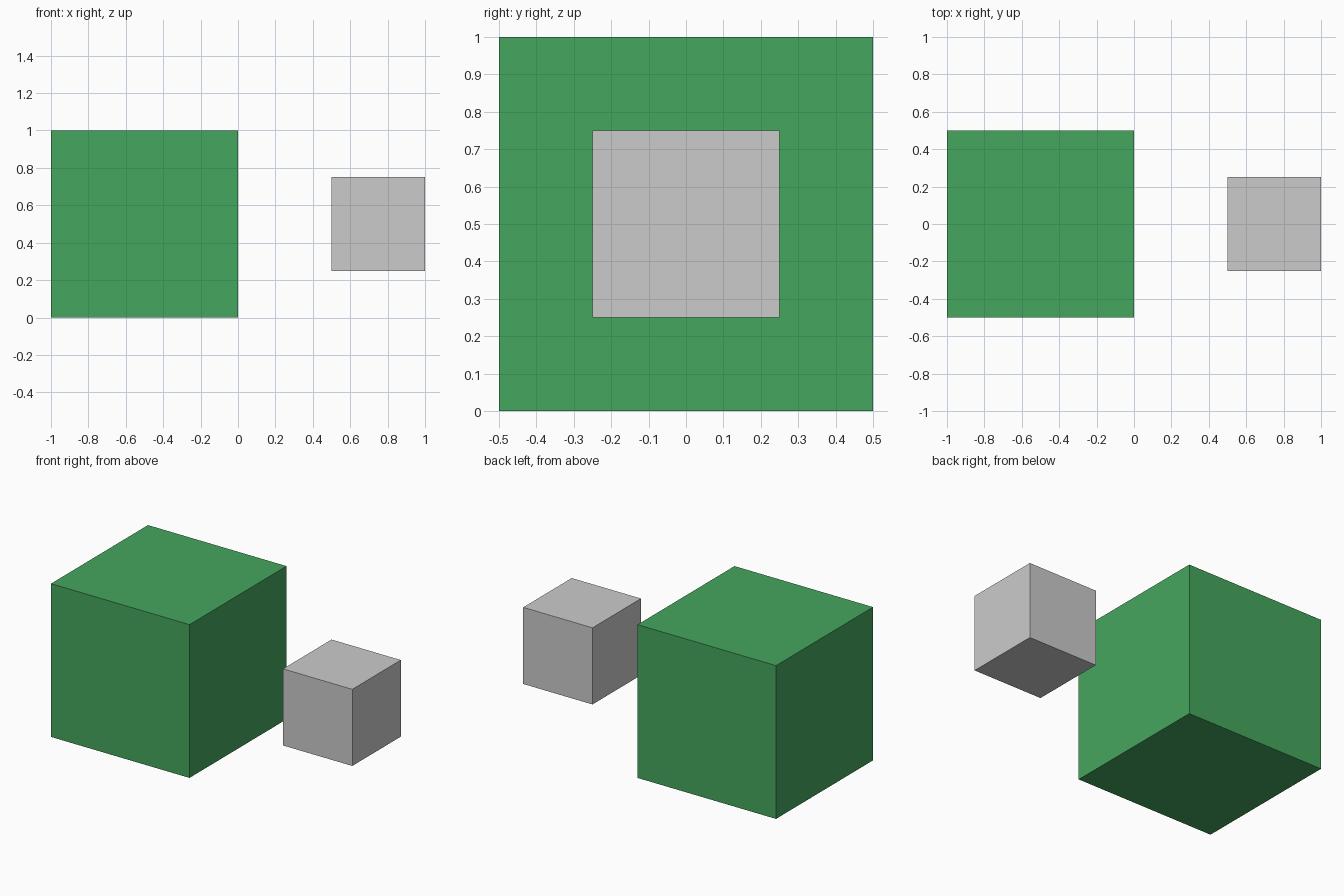
import bpy

if "Cube" in bpy.data.objects:
    bpy.data.objects.remove(bpy.data.objects["Cube"])


def cube(name, size, location, color=None):
    bpy.ops.mesh.primitive_cube_add(size=size, location=location)
    obj = bpy.context.object
    obj.name = name
    if color:
        mat = bpy.data.materials.new(name + "_material")
        mat.diffuse_color = color
        mat.use_nodes = True
        mat.node_tree.nodes["Principled BSDF"].inputs["Base Color"].default_value = mat.diffuse_color
        obj.data.materials.append(mat)
    return obj


# Large green cube resting on the ground
cube("large_cube", 1.0, (-0.5, 0, 0.5), (0.06, 0.38, 0.11, 1))

# Small plain cube floating beside it
cube("small_cube", 0.5, (0.75, 0, 0.5))
